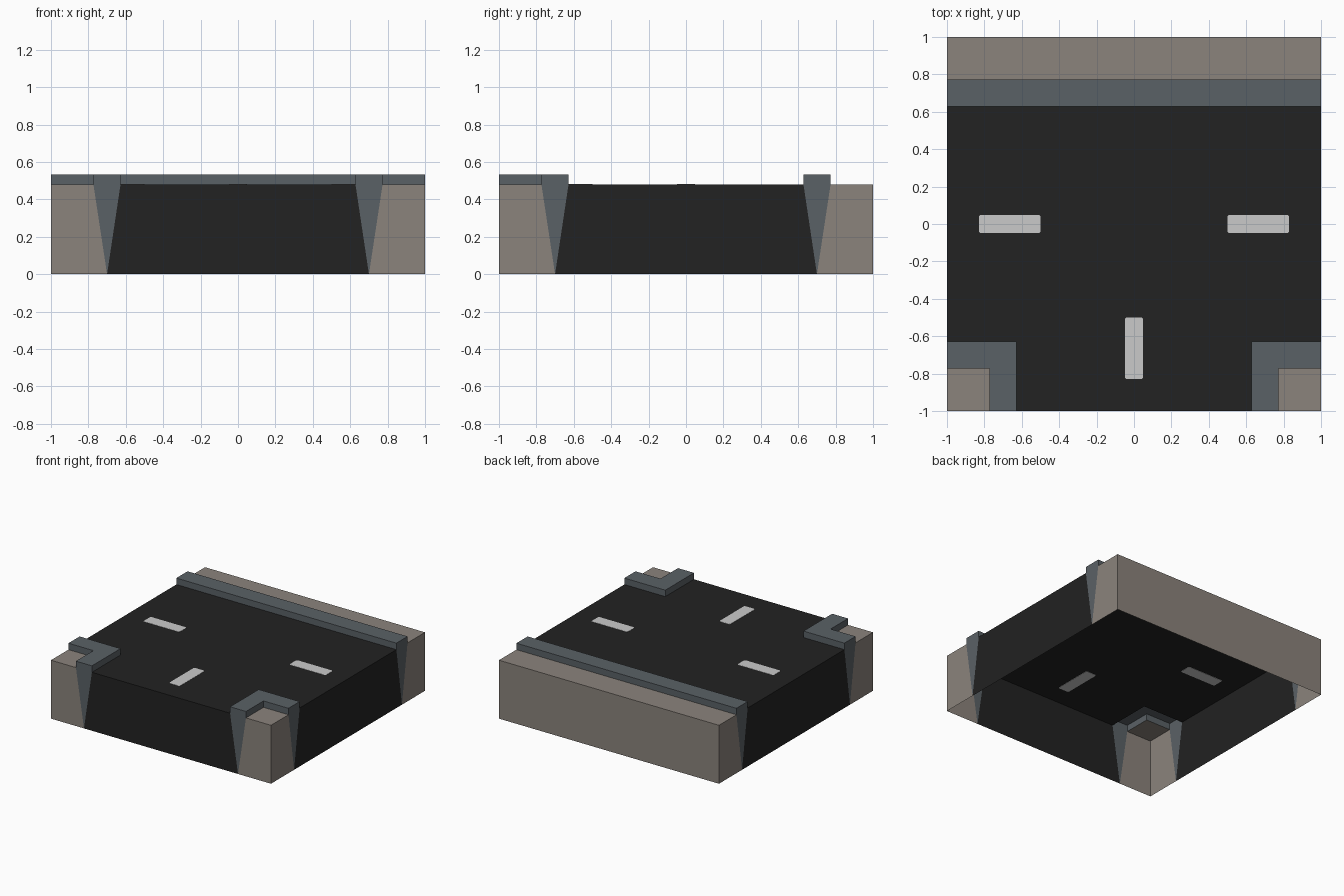
import bpy, math

if "Cube" in bpy.data.objects:
    bpy.data.objects.remove(bpy.data.objects["Cube"])

H, K = 0.48, 0.533            # road level, kerb level
A, M, B = 0.628, 0.70, 0.773  # kerb inner edge, kerb foot, kerb outer edge


def material(name, rgb):
    m = bpy.data.materials.new(name)
    m.diffuse_color = (*rgb, 1)
    m.use_nodes = True
    m.node_tree.nodes["Principled BSDF"].inputs["Base Color"].default_value = m.diffuse_color
    return m


ASPHALT = material("asphalt black", (0.016, 0.016, 0.016))
KERB = material("kerb slate grey", (0.102, 0.120, 0.133))
PAVING = material("paving beige", (0.258, 0.229, 0.202))
PAINT = material("road paint", (0.59, 0.59, 0.59))


def flat(x0, y0, x1, y1, z):
    return [(x0, y0, z), (x1, y0, z), (x1, y1, z), (x0, y1, z)]


def front_wall(*uz):
    return [(u, -1, z) for u, z in uz]


def right_wall(*uz):
    return [(1, u, z) for u, z in uz]


def riser(a, b):
    """Upright kerb face; outward side is right of a -> b."""
    return [(*a, H), (*b, H), (*b, K), (*a, K)]


def build(name, faces, mat, mirror=True):
    verts, polys = [], []
    for f in faces:
        polys.append(range(len(verts), len(verts) + len(f)))
        verts += f
    me = bpy.data.meshes.new(name)
    me.from_pydata(verts, [], [list(p) for p in polys])
    me.materials.append(mat)
    ob = bpy.data.objects.new(name, me)
    bpy.context.collection.objects.link(ob)
    if mirror:
        ob.modifiers.new("Mirror", 'MIRROR')
    return ob


# The tile is an open-bottomed shell; right half is built and mirrored
# Road: T-shaped top plus front and side walls
build("road", [
    flat(0, -A, 1, A, H),
    flat(0, -1, A, -A, H),
    front_wall((0, 0), (M, 0), (A, H), (0, H)),
    right_wall((-M, 0), (M, 0), (A, H), (-A, H)),
], ASPHALT)

# Pavement along the back
build("back_pavement", [
    flat(0, B, 1, 1, H),
    [(1, 1, 0), (0, 1, 0), (0, 1, H), (1, 1, H)],
    right_wall((M, 0), (1, 0), (1, H), (B, H)),
], PAVING)

# Pavement at the front corners
build("corner_pavement", [
    flat(B, -1, 1, -B, H),
    front_wall((M, 0), (1, 0), (1, H), (B, H)),
    right_wall((-1, 0), (-M, 0), (-B, H), (-1, H)),
], PAVING)

# Kerb along the back, with a wedge-shaped end
wedge = [(M, 0), (B, H), (B, K), (A, K), (A, H)]
build("back_kerb", [
    flat(0, A, 1, B, K),
    riser((0, A), (1, A)),
    riser((1, B), (0, B)),
    right_wall(*wedge),
], KERB)

# L-shaped kerbs at the front corners
build("corner_kerb", [
    [(A, -1, K), (B, -1, K), (B, -B, K), (A, -A, K)],
    [(A, -A, K), (B, -B, K), (1, -B, K), (1, -A, K)],
    riser((A, -A), (A, -1)),
    riser((1, -A), (A, -A)),
    riser((B, -1), (B, -B)),
    riser((B, -B), (1, -B)),
    front_wall(*wedge),
    right_wall(*[(-u, z) for u, z in reversed(wedge)]),
], KERB)


# Painted lane dashes: thin plates with rounded corners
def dash(name, cx, cy, lx, ly, r=0.012):
    ring = []
    for i, (sx, sy) in enumerate([(1, 1), (-1, 1), (-1, -1), (1, -1)]):
        for k in range(4):
            a = math.radians(90 * i + 30 * k)
            ring.append((cx + sx * (lx / 2 - r) + r * math.cos(a),
                         cy + sy * (ly / 2 - r) + r * math.sin(a)))
    lo, hi = H - 0.002, H + 0.002
    n = len(ring)
    faces = [[(*p, hi) for p in ring], [(*p, lo) for p in reversed(ring)]]
    for i in range(n):
        p, q = ring[i], ring[(i + 1) % n]
        faces.append([(*p, lo), (*q, lo), (*q, hi), (*p, hi)])
    build(name, faces, PAINT, mirror=False)


dash("left_dash", -0.664, 0, 0.33, 0.098)
dash("right_dash", 0.664, 0, 0.33, 0.098)
dash("front_dash", 0, -0.664, 0.098, 0.33)
